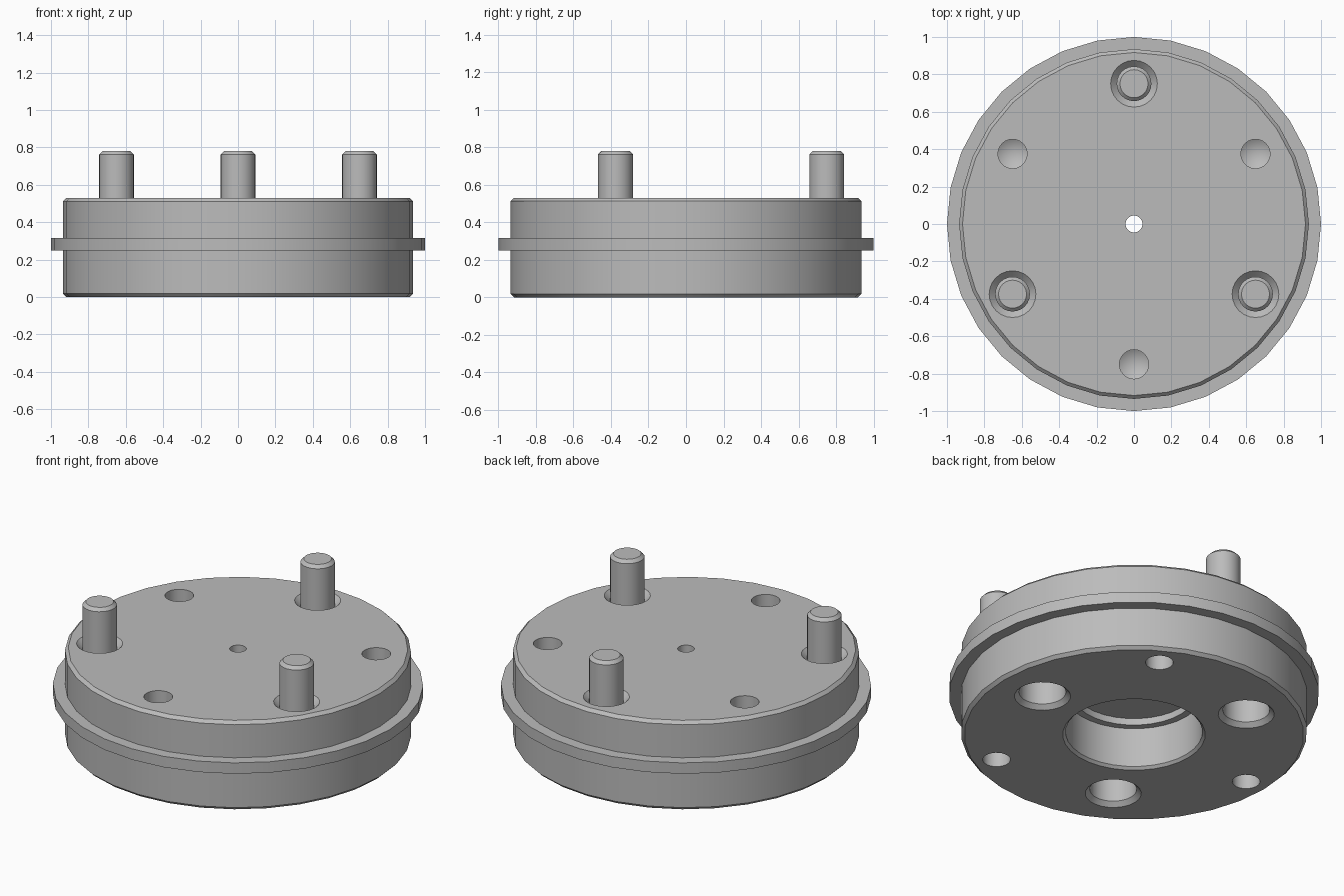
import bpy
from math import sin, cos, radians, pi

cube = bpy.data.objects.get("Cube")
if cube:
    bpy.data.objects.remove(cube)

# Single machined metal colour
metal = bpy.data.materials.new("grey metal")
metal.use_nodes = True
GREY = (0.5, 0.5, 0.5, 1)
metal.diffuse_color = GREY
metal.node_tree.nodes["Principled BSDF"].inputs["Base Color"].default_value = GREY


def lathe(name, profile, segments, closed=False, place=(0, 0)):
    """Turn an (r, z) profile, listed upwards along the outside, around z."""
    verts, rings = [], []
    for r, z in profile:
        count = 1 if r == 0 else segments
        rings.append([len(verts) + i % count for i in range(segments)])
        for i in range(count):
            a = 2 * pi * i / segments
            verts.append((r * cos(a) + place[0], r * sin(a) + place[1], z))
    pairs = list(zip(rings, rings[1:]))
    if closed:
        pairs.append((rings[-1], rings[0]))
    faces = []
    for low, high in pairs:
        for i in range(segments):
            j = (i + 1) % segments
            face = (low[i], low[j], high[j], high[i])
            faces.append(tuple(dict.fromkeys(face)))
    mesh = bpy.data.meshes.new(name)
    mesh.from_pydata(verts, [], faces)
    mesh.materials.append(metal)
    obj = bpy.data.objects.new(name, mesh)
    bpy.context.collection.objects.link(obj)
    return obj


def activate(obj):
    bpy.ops.object.select_all(action='DESELECT')
    obj.select_set(True)
    bpy.context.view_layer.objects.active = obj


def ring_of_three(radius, start):
    return [(radius * cos(radians(a)), radius * sin(radians(a)))
            for a in (start, start + 120, start + 240)]


TOP, R, BEVEL = 0.53, 0.935, 0.018

# Chamfered disc with a flange, a stepped bore below and a centre hole
body = lathe("flanged_disc", [
    (0.385, 0), (R - BEVEL, 0), (R, BEVEL),
    (R, 0.25), (1, 0.25), (1, 0.315), (R, 0.315),
    (R, TOP - BEVEL), (R - BEVEL, TOP), (0.045, TOP),
    (0.045, 0.29), (0.33, 0.29), (0.33, 0.25), (0.37, 0.25), (0.37, 0.015),
], 32, closed=True)

# Holes: pin countersinks and drilled holes above, wide and narrow holes below
holes = [
    ("pin_countersink", ring_of_three(0.75, 90),
     [(0, 0.45), (0.09, 0.45), (0.09, TOP - 0.035), (0.125, TOP), (0.125, 0.6), (0, 0.6)]),
    ("top_drilled_hole", ring_of_three(0.75, 30),
     [(0, 0.26), (0.078, 0.307), (0.078, 0.6), (0, 0.6)]),
    ("bottom_wide_hole", ring_of_three(0.645, 0),
     [(0, -0.1), (0.152, -0.1), (0.152, 0), (0.127, 0.025), (0.127, 0.3), (0, 0.3)]),
    ("bottom_narrow_hole", ring_of_three(0.79, 60),
     [(0, -0.1), (0.075, -0.1), (0.075, 0.22), (0, 0.265)]),
]
for name, places, profile in holes:
    for place in places:
        cutter = lathe(name, profile, 24, place=place)
        cutter.hide_render = True
        activate(body)
        cut = body.modifiers.new(name, 'BOOLEAN')
        cut.operation, cut.solver, cut.object = 'DIFFERENCE', 'EXACT', cutter
        bpy.ops.object.modifier_apply(modifier=cut.name)
        bpy.data.objects.remove(cutter)

# Three chamfered locating pins
pins = [lathe(f"locating_pin_{i + 1}",
              [(0, 0.45), (0.093, 0.45), (0.093, 0.762), (0.075, 0.78), (0, 0.78)],
              24, place=place)
        for i, place in enumerate(ring_of_three(0.75, 90))]

for obj in [body] + pins:
    activate(obj)
    bpy.ops.object.shade_smooth_by_angle(angle=radians(28))
